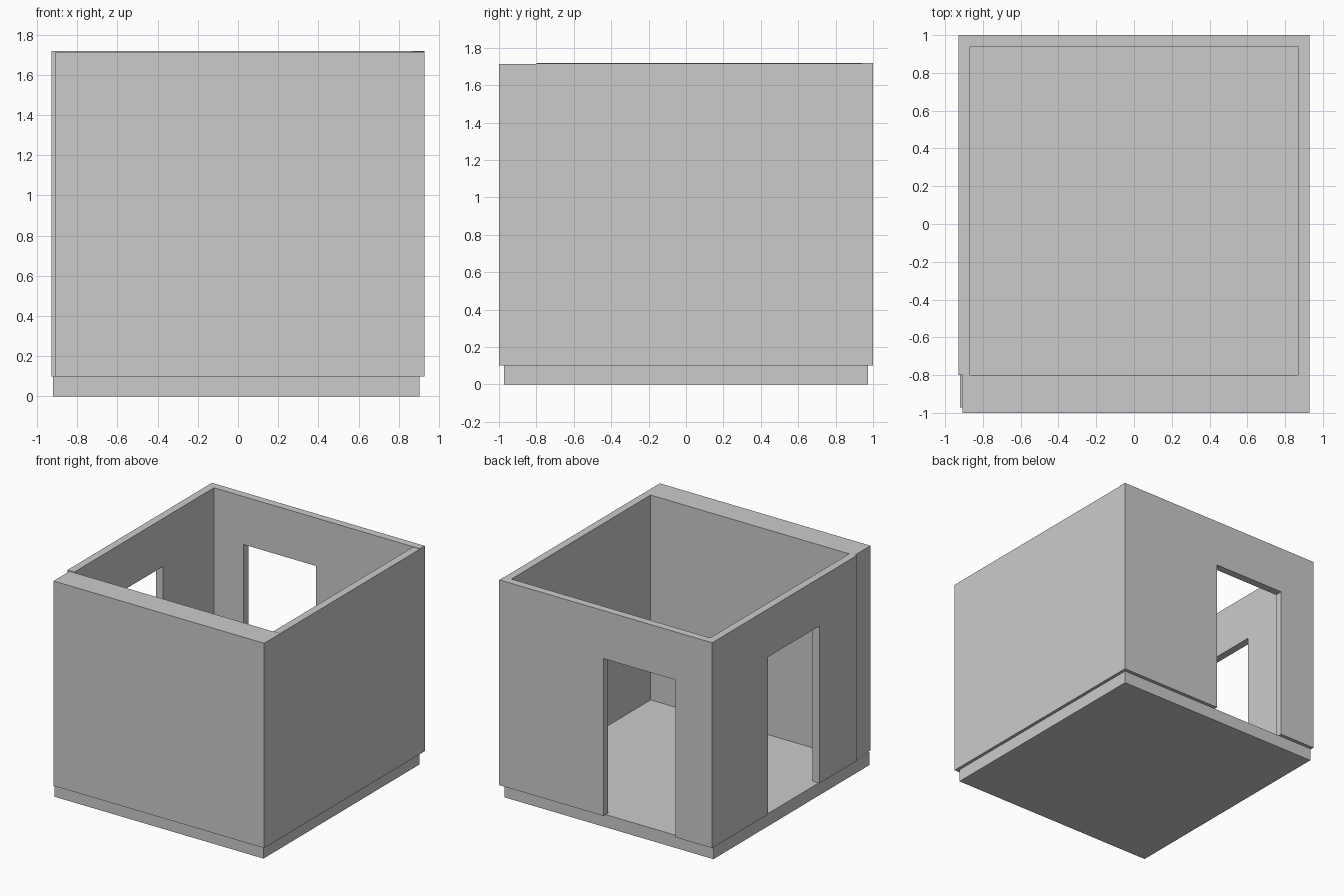
import bpy, bmesh
from mathutils import Vector

if "Cube" in bpy.data.objects:
    bpy.data.objects.remove(bpy.data.objects["Cube"])

X, Y = 0.928, 1.0        # outer half sizes
T = 0.06                 # thin wall thickness
Z0, Z1 = 0.10, 1.718     # wall bottom and top
FRONT_IN = -0.80         # inner face of the thick front wall
DOOR_TOP = 1.34


def prism(name, outline, depth):
    """Extrude a closed outline of 3D points along a depth vector."""
    mesh = bpy.data.meshes.new(name)
    bm = bmesh.new()
    face = bm.faces.new([bm.verts.new(p) for p in outline])
    ext = bmesh.ops.extrude_face_region(bm, geom=[face])
    verts = [g for g in ext["geom"] if isinstance(g, bmesh.types.BMVert)]
    bmesh.ops.translate(bm, verts=verts, vec=Vector(depth))
    bmesh.ops.recalc_face_normals(bm, faces=bm.faces)
    bm.to_mesh(mesh)
    bm.free()
    obj = bpy.data.objects.new(name, mesh)
    bpy.context.collection.objects.link(obj)
    return obj


def box(name, x0, x1, y0, y1, z0, z1):
    outline = [(x0, y0, z0), (x1, y0, z0), (x1, y1, z0), (x0, y1, z0)]
    return prism(name, outline, (0, 0, z1 - z0))


def door_profile(a0, a1, d0, d1, top):
    """Wall outline with a doorway open to the floor, as (along, z)."""
    return [(a0, Z0), (d0, Z0), (d0, DOOR_TOP), (d1, DOOR_TOP),
            (d1, Z0), (a1, Z0), (a1, top), (a0, top)]


# Floor slab, slightly inset under the walls
box("floor_slab", -0.92, 0.903, -0.972, 0.972, 0, Z0)

# Solid walls
box("front_wall", -0.908, X, -Y, FRONT_IN, Z0, Z1 - 0.004)
box("right_wall", X - T, X, FRONT_IN, Y - T, Z0, Z1 - 0.003)

# Back wall with doorway
prism("back_wall",
      [(a, Y, z) for a, z in door_profile(-X, X, -0.61, 0.02, Z1)],
      (0, -T, 0))

# Left wall with doorway
prism("left_wall",
      [(-X, a, z) for a, z in door_profile(FRONT_IN, Y - T, -0.338, 0.306, Z1)],
      (T, 0, 0))
